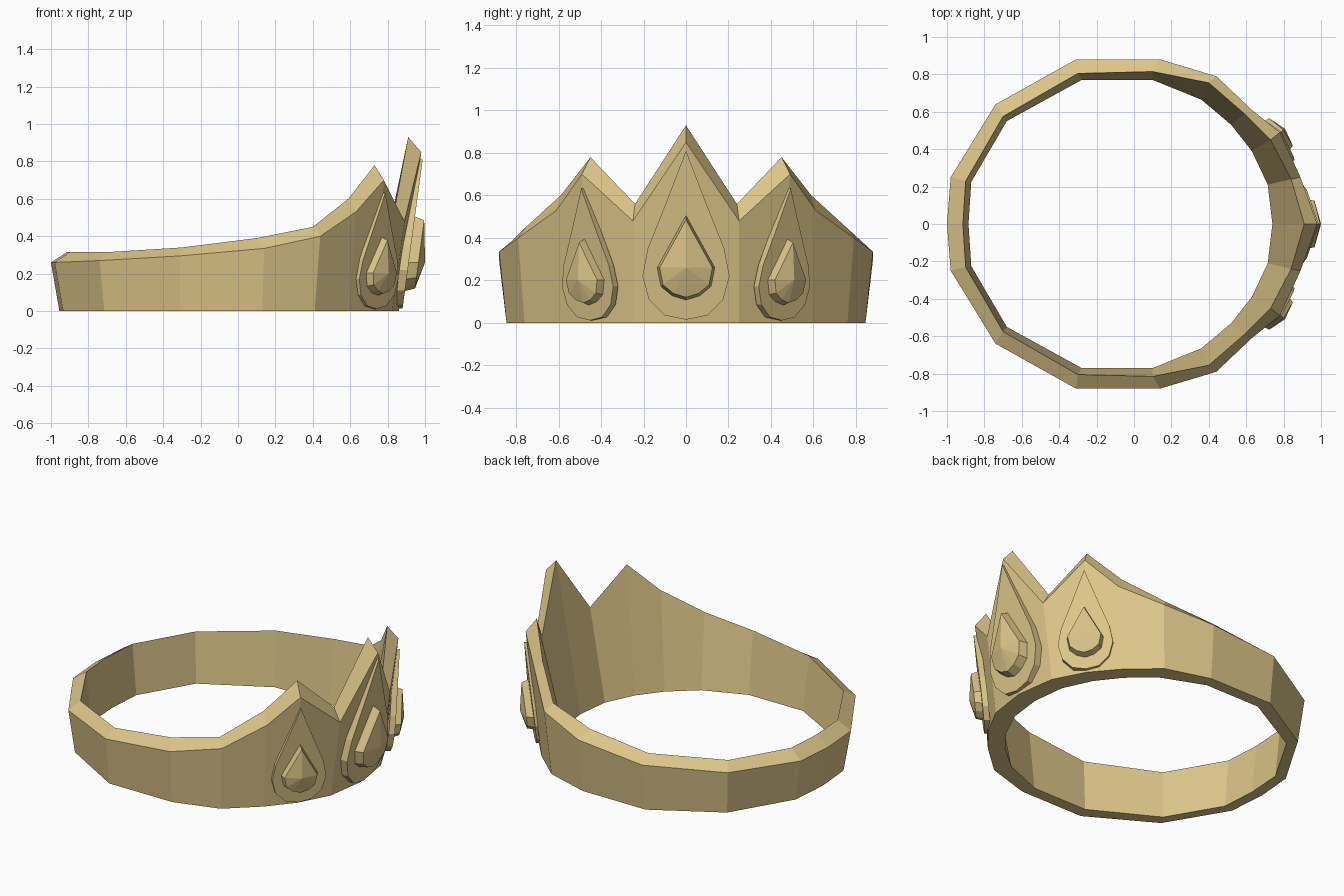
import bpy, bmesh
from math import sin, cos, radians

if "Cube" in bpy.data.objects:
    bpy.data.objects.remove(bpy.data.objects["Cube"])

gold = bpy.data.materials.new("gold")
gold.diffuse_color = (0.72, 0.56, 0.25, 1)
gold.use_nodes = True
gold.node_tree.nodes["Principled BSDF"].inputs["Base Color"].default_value = gold.diffuse_color


def finish(name, bm):
    bmesh.ops.recalc_face_normals(bm, faces=bm.faces)
    me = bpy.data.meshes.new(name)
    bm.to_mesh(me)
    bm.free()
    me.materials.append(gold)
    ob = bpy.data.objects.new(name, me)
    bpy.context.collection.objects.link(ob)
    return ob


def bridge(bm, a, b):
    n = len(a)
    for i in range(n):
        j = (i + 1) % n
        bm.faces.new((a[i], a[j], b[j], b[i]))


# Band cross-sections, back to front on the +y half:
# outer bottom (x, y), outer top (x, y, z), inner top (x, y, z), inner bottom (x, y)
columns = [
    ((-.955, 0), (-1.0, 0, .26), (-.915, 0, .315), (-.885, 0)),
    ((-.935, .24), (-.98, .25, .26), (-.90, .23, .315), (-.87, .225)),
    ((-.715, .61), (-.74, .64, .27), (-.70, .575, .315), (-.68, .55)),
    ((-.31, .845), (-.31, .88, .295), (-.30, .805, .34), (-.28, .77)),
    ((.13, .845), (.14, .88, .335), (.10, .815, .39), (.10, .77)),
    ((.41, .76), (.44, .79, .40), (.40, .755, .45), (.36, .665)),
    ((.595, .595), (.63, .61, .53), (.59, .59, .60), (.52, .53)),
    ((.725, .44), (.78, .49, .70), (.73, .45, .78), (.63, .39)),
    ((.825, .25), (.89, .25, .48), (.84, .24, .56), (.715, .21)),
    ((.86, 0), (.98, 0, .85), (.91, 0, .93), (.74, 0)),
]


def section(col, side):
    return [(p[0], p[1] * side, p[2] if len(p) == 3 else 0) for p in col]


# Pointed crown band
bm = bmesh.new()
loop = [section(c, 1) for c in columns] + [section(c, -1) for c in columns[-2:0:-1]]
rings = [[bm.verts.new(p) for p in sec] for sec in loop]
for i, r in enumerate(rings):
    bridge(bm, r, rings[(i + 1) % len(rings)])
finish("crown_band", bm)

# Right halves of the teardrop outlines (sideways, up), tip to bottom
PLATE = [(0, .81), (.10, .55), (.18, .35), (.205, .22), (.175, .11), (.10, .035), (0, .015)]
GEM = [(0, .51), (.138, .26), (.12, .17), (.065, .125), (0, .105)]


def teardrop(half):
    return half + [(-t, h) for t, h in half[-2:0:-1]]


def setting(name, origin, angle, lean, scale):
    """Teardrop plate and faceted gem, leaning with the band wall."""
    a = radians(angle)

    def place(t, h, d):
        t, h, d = t * scale, h * scale, d * scale
        out = d + lean * h
        return (origin[0] + cos(a) * out - sin(a) * t,
                origin[1] + sin(a) * out + cos(a) * t, h)

    # Backing plate
    bm = bmesh.new()
    pts = teardrop(PLATE)
    back, front = [[bm.verts.new(place(t, h, d)) for t, h in pts] for d in (-.045, 0)]
    bridge(bm, back, front)
    bm.faces.new(front)
    bm.faces.new(back)
    finish(name + "_plate", bm)

    # Gem: base outline, inset rim and apex
    bm = bmesh.new()
    pts = teardrop(GEM)
    c = .26
    base, rim = [[bm.verts.new(place(t * k, c + (h - c) * k, d)) for t, h in pts]
                 for k, d in ((1, -.01), (.9, .052))]
    apex = bm.verts.new(place(0, c, .087))
    bridge(bm, base, rim)
    for i in range(len(rim)):
        bm.faces.new((rim[i], rim[(i + 1) % len(rim)], apex))
    bm.faces.new(base)
    finish(name + "_gem", bm)


setting("center", (.878, 0), 0, .135, 1)
for side, label in ((1, "left"), (-1, "right")):
    setting(label, (.74, .452 * side), 41 * side, .1, .78)
